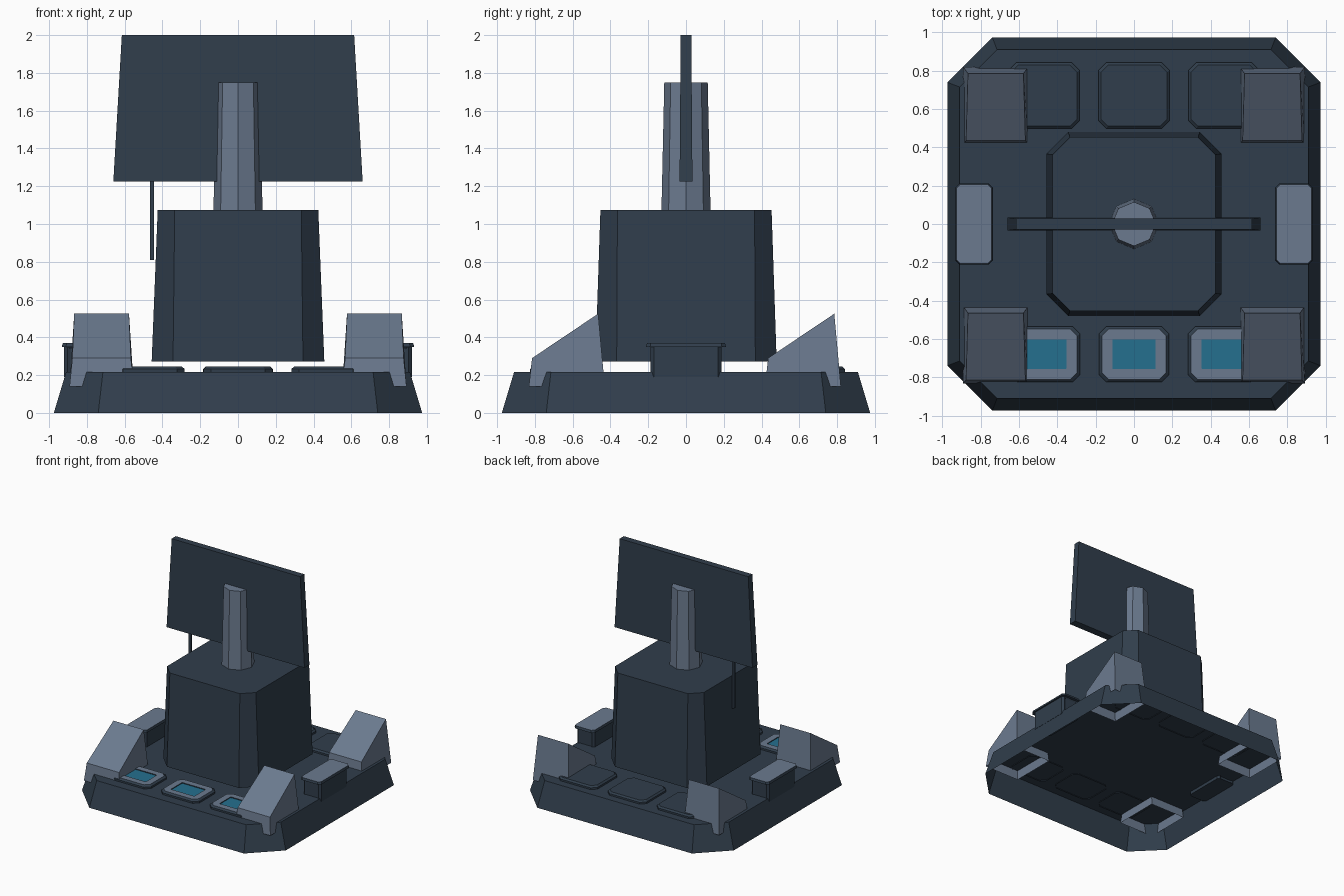
import bpy, bmesh, math

if "Cube" in bpy.data.objects:
    bpy.data.objects.remove(bpy.data.objects["Cube"])


def material(name, rgb):
    m = bpy.data.materials.new(name)
    m.diffuse_color = (*rgb, 1)
    m.use_nodes = True
    m.node_tree.nodes["Principled BSDF"].inputs["Base Color"].default_value = m.diffuse_color
    return m


DARK = material("dark slate", (0.030, 0.048, 0.072))
LIGHT = material("light slate", (0.147, 0.195, 0.275))
BLUE = material("screen blue", (0.018, 0.160, 0.275))


def octagon(hx, hy, c, z):
    """Rectangle with cut corners, half sizes hx and hy, corner cut c."""
    return [(hx, -hy + c, z), (hx, hy - c, z), (hx - c, hy, z), (-hx + c, hy, z),
            (-hx, hy - c, z), (-hx, -hy + c, z), (-hx + c, -hy, z), (hx - c, -hy, z)]


def rect(hx, y0, y1, z0, z1):
    """Rectangle whose height runs from z0 at y0 to z1 at y1."""
    return [(hx, y0, z0), (hx, y1, z1), (-hx, y1, z1), (-hx, y0, z0)]


def loft(name, rings, mats, at=(0, 0, 0), bottom=True, colours=None, edit=None):
    """Skin a stack of rings; colours gives a material index per band, then the cap."""
    bm = bmesh.new()
    vs = [[bm.verts.new(p) for p in r] for r in rings]
    n = len(rings[0])
    colours = colours or [0] * len(rings)
    for k in range(len(rings) - 1):
        for i in range(n):
            j = (i + 1) % n
            f = bm.faces.new((vs[k][i], vs[k][j], vs[k + 1][j], vs[k + 1][i]))
            f.material_index = colours[k]
    bm.faces.new(vs[-1]).material_index = colours[-1]
    if bottom:
        bm.faces.new(vs[0][::-1])
    bm.normal_update()
    if edit:
        edit(bm)
    me = bpy.data.meshes.new(name)
    bm.to_mesh(me)
    bm.free()
    for m in mats:
        me.materials.append(m)
    ob = bpy.data.objects.new(name, me)
    ob.location = at
    bpy.context.collection.objects.link(ob)
    return ob


# Hollow base and tower
loft("base", [octagon(.975, .975, .235, 0), octagon(.91, .91, .195, .217)], [DARK], bottom=False)
loft("tower", [octagon(.457, .48, .113, .272), octagon(.425, .453, .09, 1.075)], [DARK], bottom=False)


# Eight-sided post, corners on the axes
def ring(r, z):
    return [(r * math.cos(i * math.pi / 4), r * math.sin(i * math.pi / 4), z) for i in range(8)]


loft("post", [ring(.13, 1.07), ring(.115, 1.75)], [LIGHT], bottom=False)

# Upright panel and the thin rod hanging from it
loft("panel", [rect(.66, -.034, .034, 1.225, 1.225), rect(.615, -.028, .028, 2, 2)], [DARK])
loft("hanging_rod", [rect(.01, -.01, .01, .81, .81), rect(.01, -.01, .01, 1.23, 1.23)],
     [DARK], at=(-.455, 0, 0))

# Corner wedges, all sloping toward the front, open underneath
for sx in (-1, 1):
    for sy in (-1, 1):
        loft("corner_wedge",
             [[(x * 1, y, z) for x, y, z in rect(.17, -.207, .195, .14, .14)],
              [(.155, -.19, .29), (.145, .16, .525), (-.145, .16, .525), (-.155, -.19, .29)]],
             [LIGHT], at=(sx * .722, sy * .625, 0), bottom=False)


# Side boxes with recessed ends and light lids
def recess_ends(bm):
    ends = [f for f in bm.faces if abs(f.normal.y) > .9]
    bmesh.ops.inset_individual(bm, faces=ends, thickness=.02, depth=-.008)


for sx in (-1, 1):
    loft("side_box", [octagon(.085, .188, .018, .19), octagon(.085, .188, .018, .352)],
         [DARK], at=(sx * .835, 0, 0), edit=recess_ends)
    loft("side_box_lid", [octagon(.098, .212, .022, .35), octagon(.092, .206, .02, .37)],
         [DARK, LIGHT], at=(sx * .835, 0, 0), colours=[0, 1])

# Front pads with sunken blue screens, plain pads at the back
for i in (-1, 0, 1):
    scr = [octagon(.112, .077, .002, z) for z in (.245, .238)]
    loft("front_pad", [octagon(.183, .146, .04, .21), octagon(.183, .146, .04, .232),
                       octagon(.168, .131, .036, .245)] + scr,
         [DARK, LIGHT, BLUE], at=(i * .465, -.68, 0), bottom=False, colours=[0, 0, 1, 0, 2])
    loft("back_pad", [octagon(.185, .172, .04, .21), octagon(.185, .172, .04, .232),
                      octagon(.172, .159, .036, .245)],
         [DARK], at=(i * .47, .67, 0), bottom=False)
